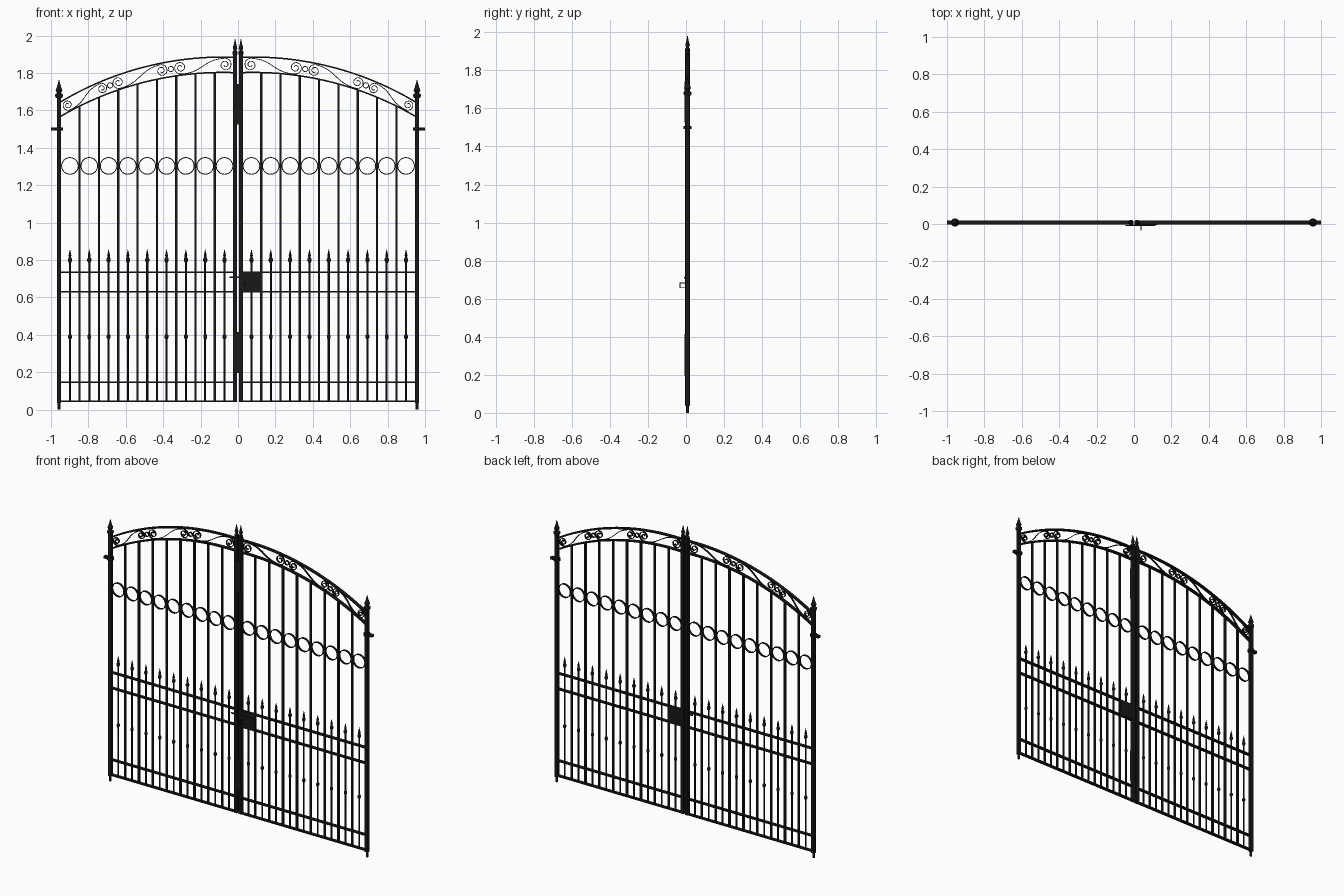
import bpy, bmesh, math
from mathutils import Vector

if "Cube" in bpy.data.objects:
    bpy.data.objects.remove(bpy.data.objects["Cube"])

Y = 0.008          # centre plane of the gate
black = bpy.data.materials.new("black iron")
black.diffuse_color = (0.009, 0.009, 0.009, 1)
black.use_nodes = True
black.node_tree.nodes["Principled BSDF"].inputs["Base Color"].default_value = black.diffuse_color


def finish(name, bm, smooth=False):
    bmesh.ops.recalc_face_normals(bm, faces=bm.faces)
    me = bpy.data.meshes.new(name)
    bm.to_mesh(me)
    bm.free()
    me.materials.append(black)
    ob = bpy.data.objects.new(name, me)
    bpy.context.collection.objects.link(ob)
    if smooth:
        bpy.ops.object.select_all(action='DESELECT')
        ob.select_set(True)
        bpy.context.view_layer.objects.active = ob
        bpy.ops.object.shade_smooth_by_angle(angle=math.radians(40))
    return ob


def box(bm, x0, x1, y0, y1, z0, z1):
    vs = bmesh.ops.create_cube(bm, size=1)["verts"]
    for v in vs:
        v.co = Vector(((x0 + x1) / 2 + v.co.x * (x1 - x0),
                       (y0 + y1) / 2 + v.co.y * (y1 - y0),
                       (z0 + z1) / 2 + v.co.z * (z1 - z0)))


def lathe(bm, x, profile, n=12):
    """Turned upright part from (radius, z) pairs."""
    rings = []
    for r, z in profile:
        r = max(r, 0.0004)
        rings.append([bm.verts.new((x + r * math.cos(2 * math.pi * i / n),
                                    Y + r * math.sin(2 * math.pi * i / n), z)) for i in range(n)])
    for a, b in zip(rings, rings[1:]):
        for i in range(n):
            bm.faces.new((a[i], a[(i + 1) % n], b[(i + 1) % n], b[i]))
    bm.faces.new(rings[0])
    bm.faces.new(rings[-1])


def strip(bm, pts, thick, depth, closed=False):
    """Flat iron strip following a path of (x, z) points."""
    n, rings = len(pts), []
    for i, p in enumerate(pts):
        a = pts[(i - 1) % n] if closed else pts[max(i - 1, 0)]
        b = pts[(i + 1) % n] if closed else pts[min(i + 1, n - 1)]
        t = (b - a).normalized()
        off = Vector((-t.y, t.x)) * thick / 2
        rings.append([bm.verts.new((q.x, Y + d, q.y)) for q, d in
                      ((p + off, -depth / 2), (p + off, depth / 2),
                       (p - off, depth / 2), (p - off, -depth / 2))])
    for i in range(n if closed else n - 1):
        a, b = rings[i], rings[(i + 1) % n]
        for k in range(4):
            bm.faces.new((a[k], a[(k + 1) % 4], b[(k + 1) % 4], b[k]))
    if not closed:
        bm.faces.new(rings[0])
        bm.faces.new(rings[-1])


def circle(bm, x, z, r, thick, depth, n=32):
    strip(bm, [Vector((x + r * math.cos(2 * math.pi * i / n),
                       z + r * math.sin(2 * math.pi * i / n))) for i in range(n)],
          thick, depth, True)


def arch(x, top, drop):
    """Height of an arch rail at distance x from the middle."""
    half = 0.957 - 0.08
    R = (half ** 2 + drop ** 2) / (2 * drop)
    return top - R + math.sqrt(R * R - (abs(x) - 0.08) ** 2)


def upper(x):
    return arch(x, 1.885, 0.245)


def lower(x):
    return arch(x, 1.803, 0.24)


def s_scroll(xa, xb, r):
    """S shaped path with a spiral at both ends."""
    A, B = [Vector((x, (upper(x) + lower(x)) / 2)) for x in (xa, xb)]
    e = (B - A).normalized()
    n = Vector((-e.y, e.x))
    spiral = []
    for i in range(37):
        t = i / 36
        rad, phi = r * (1 - 0.78 * t), t * 3.4 * math.pi
        spiral.append((n * math.cos(phi) - e * math.sin(phi)) * rad)
    p0, p3 = A + n * r, B - n * r
    h = (B - A).length * 0.5
    p1, p2 = p0 + e * h, p3 - e * h
    mid = [p0 * (1 - t) ** 3 + p1 * 3 * t * (1 - t) ** 2 + p2 * 3 * t * t * (1 - t) + p3 * t ** 3
           for t in (i / 16 for i in range(1, 16))]
    return [A + v for v in reversed(spiral)] + mid + [B - v for v in spiral]


def finial(z, tip, r):
    """Collar, neck, bulb and point."""
    h = tip - z
    return [(r, z), (r * 1.5, z + h * .1), (r * 1.5, z + h * .2), (r * .7, z + h * .28),
            (r * 1.3, z + h * .42), (r * .8, z + h * .6), (0, tip)]


spike_x = [0.072 + 0.1033 * i for i in range(9)]
bar_x = [0.1237 + 0.1033 * i for i in range(8)]

for s, side in ((-1, "left"), (1, "right")):
    # posts with pointed tops; the outer one turns on a pin
    bm = bmesh.new()
    xo, xi = s * 0.957, s * 0.016
    box(bm, xo - .011, xo + .011, Y - .011, Y + .011, 0.035, 1.67)
    lathe(bm, xo, [(.007, 0), (.007, .04)])
    lathe(bm, xo, finial(1.665, 1.765, .014))
    finish(side + "_outer_post", bm, True)
    bm = bmesh.new()
    box(bm, xi - .011, xi + .011, Y - .012, Y + .012, 0.04, 1.9)
    lathe(bm, xi, finial(1.895, 1.985, .0095))
    finish(side + "_inner_post", bm, True)

    # hinge collar and arm
    bm = bmesh.new()
    lathe(bm, xo, [(.022, 1.492), (.022, 1.508)], 16)
    x0, x1 = sorted((s * .96, s * 1.0))
    box(bm, x0, x1, Y - .011, Y + .011, 1.492, 1.508)
    finish(side + "_hinge", bm, True)

    # horizontal rails
    bm = bmesh.new()
    x0, x1 = sorted((xo, xi))
    for z in (0.045, 0.147, 0.63, 0.735):
        box(bm, x0, x1, Y - .011, Y + .011, z - .004, z + .004)
    finish(side + "_rails", bm)

    # arched rails
    bm = bmesh.new()
    for f in (upper, lower):
        strip(bm, [Vector((s * x, f(x))) for x in (0.016 + 0.941 * i / 32 for i in range(33))],
              .008, .022)
    finish(side + "_arches", bm, True)

    # tall bars reaching the arch
    bm = bmesh.new()
    for x in bar_x:
        box(bm, s * x - .006, s * x + .006, Y - .006, Y + .006, 0.045, lower(x))
    finish(side + "_tall_bars", bm)

    # short bars with a knuckle and a spear tip
    bm = bmesh.new()
    for x in spike_x:
        lathe(bm, s * x, [(.0055, .045), (.0055, .376), (.010, .384), (.010, .396), (.0055, .404),
                          (.0055, .785), (.011, .795), (.011, .806), (.006, .815),
                          (.0075, .825), (0, .858)], 8)
    finish(side + "_spear_bars", bm, True)

    # row of rings
    bm = bmesh.new()
    for x in spike_x:
        circle(bm, s * x, 1.303, .0445, .005, .013)
    finish(side + "_rings", bm, True)

    # scrollwork between the arches
    bm = bmesh.new()
    for xa, xb, r in ((.068, .308, .035), (.408, .64, .033), (.727, .91, .029)):
        path = s_scroll(xa, xb, r)
        strip(bm, [Vector((s * p.x, p.y)) for p in path], .004, .012)
    for x in (.359, .684):
        circle(bm, s * x, (upper(x) + lower(x)) / 2, .014, .004, .012, 20)
    finish(side + "_scrolls", bm, True)

# cover plates over the centre gap
for name, z0, z1 in (("lower_stop_plate", .195, .415), ("upper_stop_plate", 1.525, 1.74)):
    bm = bmesh.new()
    box(bm, -.025, .025, Y - .016, Y - .011, z0, z1)
    finish(name, bm)

# lock case, latch bolt and handle
bm = bmesh.new()
box(bm, .02, .125, Y - .013, Y + .012, .633, .737)
finish("lock_case", bm)
bm = bmesh.new()
box(bm, -.045, .115, Y - .018, Y - .013, .705, .713)
finish("latch_bolt", bm)
bm = bmesh.new()
box(bm, .034, .04, Y - .038, Y - .012, .68, .685)
box(bm, .034, .04, Y - .038, Y - .012, .655, .66)
box(bm, .034, .04, Y - .042, Y - .037, .655, .685)
finish("handle", bm)
